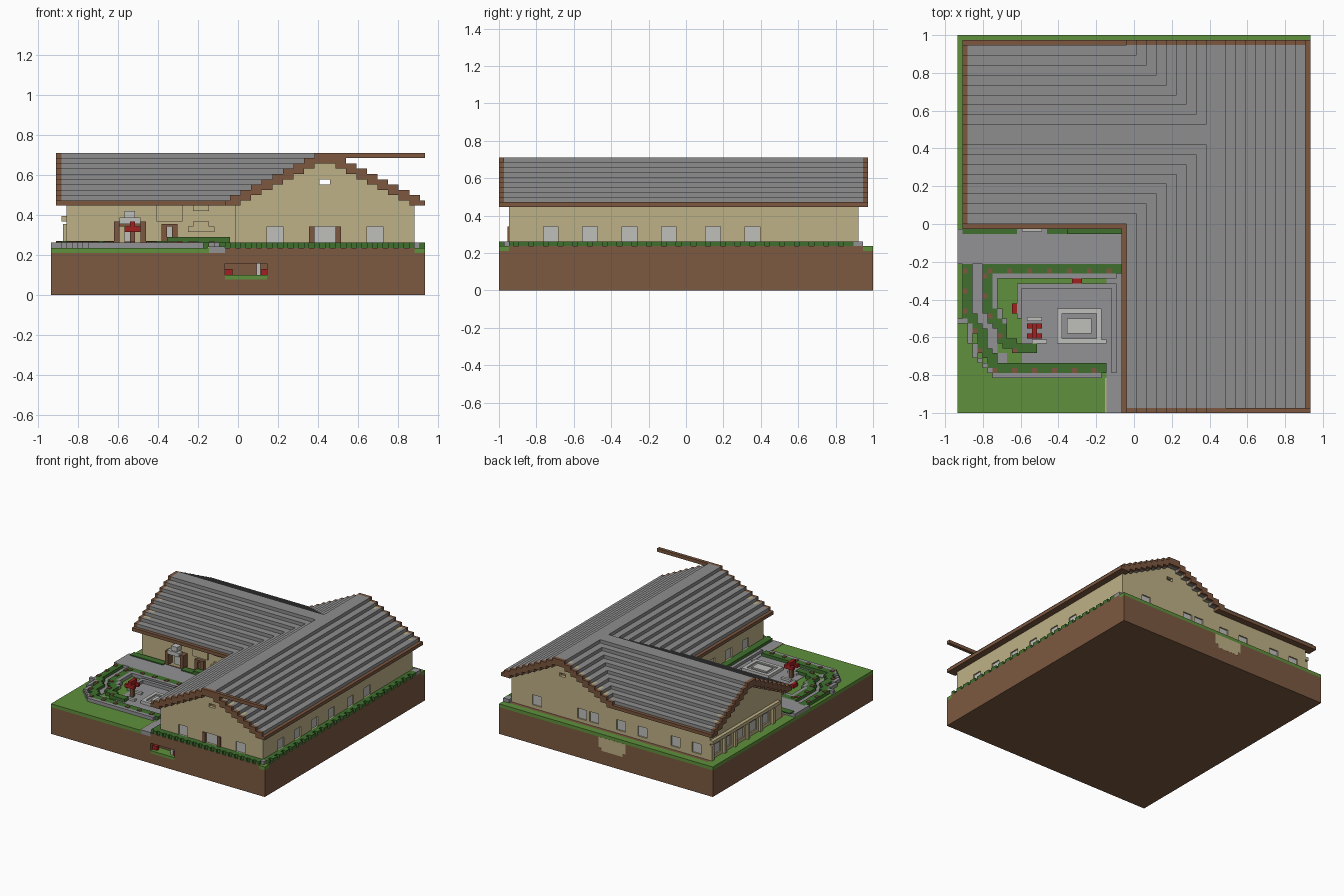
import bpy
import bmesh
from mathutils import Matrix, Vector

default_cube = bpy.data.objects.get("Cube")
if default_cube:
    bpy.data.objects.remove(default_cube, do_unlink=True)

UNIT = 1 / 38                      # size of one building block
ORIGIN = Vector((35.5, 38, 0))     # block coordinates of the model centre


def make_material(name, red, green, blue):
    material = bpy.data.materials.new(name)
    material.use_nodes = True
    color = (red, green, blue, 1)
    material.diffuse_color = color
    shader = material.node_tree.nodes["Principled BSDF"]
    shader.inputs["Base Color"].default_value = color
    shader.inputs["Roughness"].default_value = 0.9
    return material


earth = make_material("earth brown", 0.2, 0.1, 0.052)
timber = make_material("timber brown", 0.2, 0.095, 0.05)
grass = make_material("grass green", 0.115, 0.28, 0.045)
leaf = make_material("hedge green", 0.05, 0.16, 0.028)
slate = make_material("slate grey", 0.27, 0.27, 0.27)
paving = make_material("paving grey", 0.29, 0.29, 0.3)
plaster = make_material("cream plaster", 0.52, 0.44, 0.24)
pale = make_material("pale stone", 0.52, 0.52, 0.5)
crimson = make_material("crimson", 0.36, 0.015, 0.015)


def part(name, material, boxes):
    """One object made of boxes given as x0, x1, y0, y1, z0, z1 in blocks."""
    bm = bmesh.new()
    for box in boxes:
        low, high = Vector(box[0::2]), Vector(box[1::2])
        size = (high - low) * UNIT
        centre = ((low + high) / 2 - ORIGIN) * UNIT
        place = Matrix.Translation(centre) @ Matrix.Diagonal((*size, 1))
        bmesh.ops.create_cube(bm, size=1, matrix=place)
    mesh = bpy.data.meshes.new(name)
    bm.to_mesh(mesh)
    bm.free()
    mesh.materials.append(material)
    obj = bpy.data.objects.new(name, mesh)
    bpy.context.collection.objects.link(obj)
    return obj


def swap(box):
    """Turn a box by exchanging its x and y ranges."""
    return (*box[2:4], *box[0:2], *box[4:])


def trail(points):
    """Block cells along a polyline."""
    cells = []
    for (ax, ay), (bx, by) in zip(points, points[1:]):
        steps = max(abs(bx - ax), abs(by - ay))
        for i in range(steps + 1):
            cell = (round(ax + (bx - ax) * i / steps), round(ay + (by - ay) * i / steps))
            if cell not in cells:
                cells.append(cell)
    return cells


def trail_boxes(points, low, high, width=1):
    return [(x, x + width, y, y + width, low, high) for x, y in trail(points)]


# Ground: earth with a small alcove in the front, then turf
part("earth_base", earth, [
    (0, 71, 0, 76, 0, 3), (0, 71, 3, 76, 3, 6), (0, 33, 0, 3, 3, 6),
    (41, 71, 0, 3, 3, 6), (0, 71, 0, 76, 6, 8)])
part("planting_bed", earth, [
    (33, 69, 0, 37, 8, 9), (3, 69, 37, 74, 8, 9), (69, 71, 2, 74, 8, 9)])
part("turf", grass, [
    (0, 30, 0, 37, 8, 9), (0, 3, 37, 76, 8, 9), (3, 71, 74, 76, 8, 9), (69, 71, 0, 2, 8, 9)])
part("alcove_turf", grass, [(33, 41, 0, 3, 3, 3.8)])
part("alcove_red_blocks", crimson, [(33, 34.5, 1, 2, 3.8, 5), (40, 41, 1, 2, 3.8, 5)])
part("alcove_stone", pale, [(39, 39.8, 1, 2, 3.8, 6)])
part("rear_cream_patch", plaster, [
    (29, 38, 75.9, 76.03, 5, 8), (30, 37, 75.9, 76.03, 4, 5)])


# Walls: piers, sills and lintels around recessed windows
def wall(name, start, end, outer, inward, windows, along_x):
    solid, glass, cursor = [], [], start
    near, far = sorted((outer, outer + inward))
    pane = sorted((outer + 0.4 * inward, outer + 0.8 * inward))
    for left, width in windows:
        right = left + width
        solid += [(cursor, left, near, far, 9, 17),
                  (left, right, near, far, 9, 10), (left, right, near, far, 13, 17)]
        glass.append((left, right, *pane, 10, 13))
        cursor = right
    solid.append((cursor, end, near, far, 9, 17))
    if not along_x:
        solid, glass = [swap(b) for b in solid], [swap(b) for b in glass]
    part(name, plaster, solid)
    part(name + "_windows", pale, glass)


def triples(*starts):
    return [(s, 3) for s in starts]


wall("front_gable_wall", 35, 69, 2, 1, [(41, 3), (49, 6), (60, 3)], True)
wall("east_wall", 2, 73, 69, -1, triples(9, 17, 25, 33, 42, 50), False)
wall("back_wall", 3, 69, 73, -1, triples(6, 13, 24, 31, 40, 44, 59), True)
wall("west_gable_wall", 39, 73, 3, 1, triples(45, 51, 57, 63, 68), False)
wall("courtyard_wall", 2, 39, 35, 1, triples(9, 17, 25), False)
wall("entrance_wall", 3, 36, 39, 1, [(22, 1)], True)
part("front_window_frame", timber, [(49, 50, 1.7, 2.6, 10, 13), (54, 55, 1.7, 2.6, 10, 13)])
part("west_pilasters", plaster, [(2.3, 3, y, y + 1, 9, 13.5) for y in (43, 49, 55, 61, 66, 72)]
     + [(2, 3, 41, 73, 14, 15)])

# Roofs: nine stepped courses per wing over a timber eave
RIDGE, HALF, COURSES = 52, 2, 9


def roof(name, ridge, start, end, trim, turn, meets_wing=False):
    fix = swap if turn else (lambda b: b)
    tiles, boards = [], []
    for k in range(COURSES):
        reach, top = HALF + 2 * k, 27 - k
        stop = RIDGE - reach + 2 if meets_wing else end
        for a in (ridge - reach, ridge + reach - 4):
            tiles.append(fix((a, a + 4, start + 1, stop - (not meets_wing), top - 1, top)))
            for t in trim:
                boards.append(fix((a, a + 4, t, t + 1, top - 1, top)))
    stop = RIDGE - 16 if meets_wing else end
    for a in (ridge - 19, ridge + 16):
        boards.append(fix((a, a + 3, start, stop, 17, 18)))
    part(name + "_slates", slate, tiles)
    part(name + "_bargeboards", timber, boards)


roof("main_roof", RIDGE, 0, 75, (0, 74), False)
roof("side_roof", 56, 1, 75, (1,), True, True)
part("loose_ridge_beam", timber, [(54, 71, 0, 1, 26, 27)])


# Gables: stepped plaster rows, with corbels below the boards
def gable(name, ridge, face, corbel, turn, vent):
    rows = [(ridge - 17, ridge + 17, face, face + 1, 17, 18)]
    steps = []
    for k in range(1, COURSES):
        half, low = HALF + 2 * k - 1, 26 - k
        if vent and k == 5:
            rows += [(ridge - half, ridge - 1, face, face + 1, low, low + 1),
                     (ridge + 1, ridge + half, face, face + 1, low, low + 1)]
        else:
            rows.append((ridge - half, ridge + half, face, face + 1, low, low + 1))
        if k < COURSES - 1:
            for a in (ridge - half, ridge + half - 3):
                steps.append((a, a + 3, corbel, corbel + 1, low, low + 1))
    boxes = rows + steps
    part(name, plaster, [swap(b) for b in boxes] if turn else boxes)


gable("front_gable", RIDGE, 2, 1, False, True)
gable("back_gable", RIDGE, 72, 73, False, True)
gable("west_gable", 56, 3, 2, True, False)

# Entrance wall: porch, small door and raised panels
part("porch_frame", timber, [
    (12, 13, 37, 39, 10, 14), (17, 18, 37, 39, 10, 14), (12, 18, 38, 39, 13, 14)])
part("porch_stone", pale, [
    (13, 17, 36.5, 38, 13.5, 14.7), (14, 16, 37, 39, 14.7, 16), (14, 16, 38.5, 39, 10, 13)])
part("small_door_frame", timber, [
    (21, 22, 38, 39, 10, 13), (23, 24, 38, 39, 10, 13), (21, 24, 38, 39, 13, 13.5)])
part("wall_panels", plaster, [
    (20, 25, 38.5, 39, 14, 17), (26, 31, 38.5, 39, 12, 13),
    (27, 30, 38.5, 39, 13, 14), (27, 30, 38.5, 39, 16, 17)])

# Paving, curbs and winding walk
part("terrace", paving, [(0, 33, 30, 37, 9, 10)])
part("courtyard", paving, [
    (13, 30, 10, 26, 8.8, 9.1), (30, 33, 0, 30, 8, 9.2),
    (69, 71, 72, 74, 9, 10), (69, 70, 1, 2, 9, 10)])
part("path_edging", plaster, [(29.7, 30, 0, 7, 8.9, 9.2)])
part("winding_walk", paving, trail_boxes([(3, 28), (3, 20), (6, 15), (6, 11), (8, 10)], 8.9, 9.15, 2))
curbs = [[(0, 18), (2, 17), (3, 11), (7, 7), (28, 7)],
         [(31, 27), (7, 27), (7, 21), (9, 18)],
         [(31, 25), (12, 25), (12, 19)],
         [(31, 8), (31, 24)]]
for points in curbs:
    part("stone_curb", paving, trail_boxes(points, 9, 10))

# Hedges with clay-coloured shrubs along them
hedges = [([(1, 29), (1, 19), (4, 15), (4, 12), (7, 8), (28, 8)], 2),
          ([(5, 28), (31, 28)], 2),
          ([(5, 28), (5, 20), (8, 16), (8, 14), (11, 12), (14, 12)], 2)]
shrubs = []
for points, width in hedges:
    part("garden_hedge", leaf, trail_boxes(points, 9, 10, width))
    shrubs += [(x, x + 1, y, y + 1, 9.9, 10.2) for x, y in trail(points)[1::4]]
part("garden_shrubs", timber, shrubs)
part("wall_hedge", leaf, [(1, 12, 36, 38, 10, 10.3), (18, 22, 36, 38, 10, 10.3), (22, 34, 36, 38, 10, 11)])
part("front_hedge", leaf, [(x, x + 1, x % 2 * 0.5, 2, 9, 10) for x in range(33, 69)])
part("east_hedge", leaf, [(69, 70 + (y % 3 > 0), y, y + 1, 9, 10) for y in range(2, 72)])
part("courtyard_hedge", leaf, [(33, 35, 2, 37, 9, 10)])

# Fountain with stepped rim
part("fountain_rim", pale, [
    (20, 29, 14, 15, 9, 10), (20, 29, 20, 21, 9, 10), (20, 21, 15, 20, 9, 10), (28, 29, 15, 20, 9, 10)])
part("fountain_basin", paving, [(21, 28, 15, 20, 9, 9.6)])
part("fountain_core", pale, [(22, 27, 16, 19, 9, 10)])

# Red garden ornaments and benches
part("ornament_post", timber, [(15, 16, 16, 17, 9, 12)])
part("ornament_top", crimson, [
    (14, 17, 17, 18, 12, 13), (14, 17, 15, 16, 12, 13), (15, 16, 15, 18, 12, 14)])
part("red_planters", crimson, [(11, 12, 20, 22, 9, 10), (23, 25, 26, 27, 9.5, 10.2)])
part("benches", pale, [
    (14, 17, 18.5, 19.3, 9, 9.7), (15, 18, 14, 14.8, 9, 9.7), (28, 30, 14, 14.8, 9, 9.7)])
